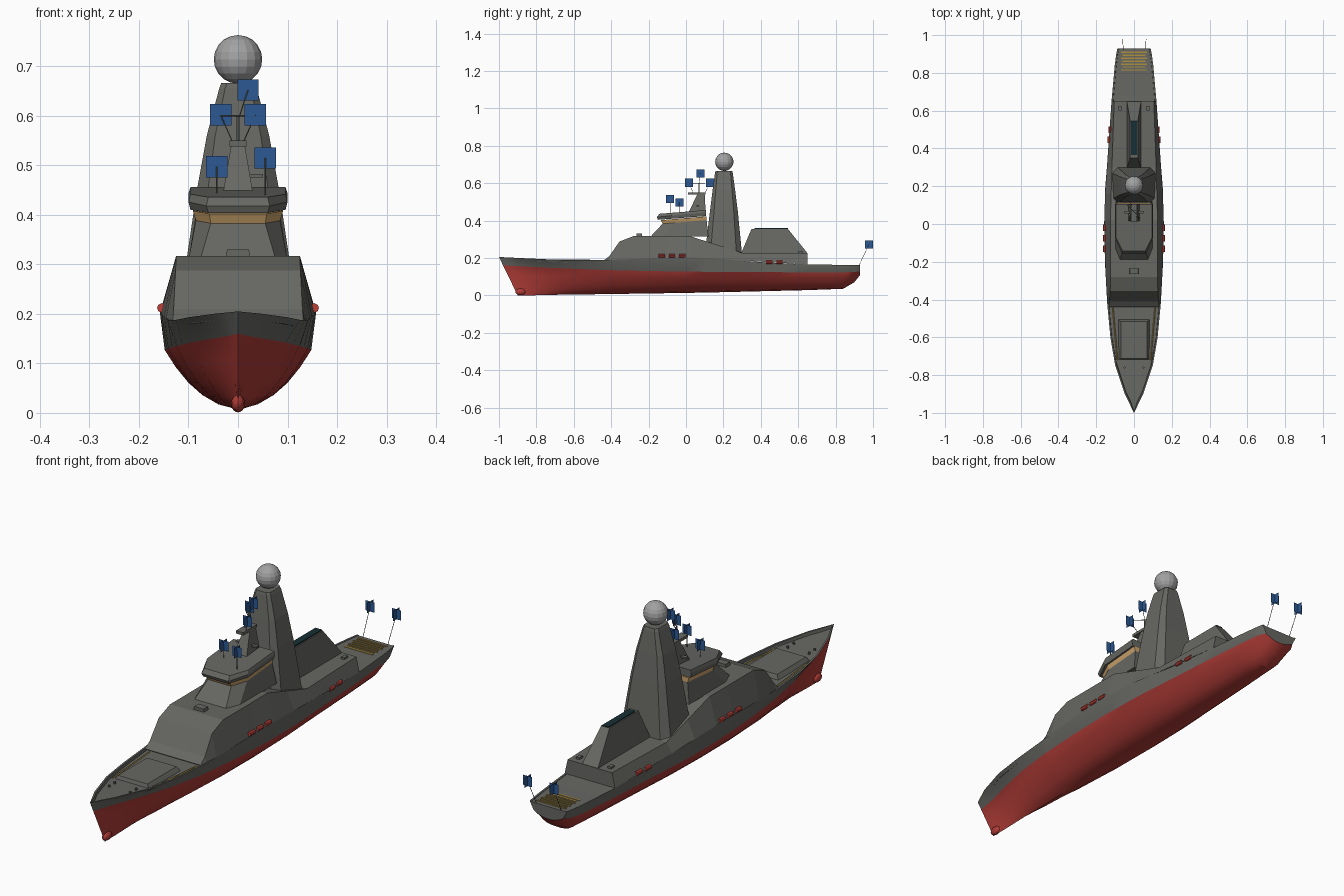
import bpy, bmesh, math
from mathutils import Vector

if "Cube" in bpy.data.objects:
    bpy.data.objects.remove(bpy.data.objects["Cube"])


def mat(name, r, g, b):
    m = bpy.data.materials.new(name)
    m.diffuse_color = (r, g, b, 1)
    m.use_nodes = True
    m.node_tree.nodes["Principled BSDF"].inputs["Base Color"].default_value = m.diffuse_color
    return m


GREY = mat("naval grey", .135, .135, .125)
RED = mat("hull red", .43, .045, .038)
DOME = mat("dome grey", .36, .36, .36)
GLASS = mat("amber window", .62, .38, .15)
RAFT = mat("raft red", .5, .05, .04)
YELLOW = mat("deck yellow", .42, .28, .05)
TEAL = mat("dark teal", .008, .03, .035)
BLUE = mat("flag blue", .025, .1, .3)


def finish(name, bm, mats, smooth=None):
    me = bpy.data.meshes.new(name)
    bm.to_mesh(me)
    bm.free()
    for m in mats:
        me.materials.append(m)
    ob = bpy.data.objects.new(name, me)
    bpy.context.collection.objects.link(ob)
    if smooth:
        bpy.ops.object.select_all(action='DESELECT')
        ob.select_set(True)
        bpy.context.view_layer.objects.active = ob
        bpy.ops.object.shade_smooth_by_angle(angle=math.radians(smooth))
    return ob


def loft(name, rings, mats, rule=None, smooth=None):
    """Skin closed rings of points, capping both ends."""
    bm = bmesh.new()
    vs = [[bm.verts.new(p) for p in r] for r in rings]
    n = len(rings[0])
    for a, b in zip(vs, vs[1:]):
        for j in range(n):
            k = (j + 1) % n
            f = bm.faces.new((a[j], a[k], b[k], b[j]))
            f.material_index = rule(j) if rule else 0
    bm.faces.new(vs[0])
    bm.faces.new(vs[-1])
    bmesh.ops.remove_doubles(bm, verts=bm.verts, dist=1e-5)
    bmesh.ops.dissolve_degenerate(bm, edges=bm.edges, dist=1e-5)
    bmesh.ops.recalc_face_normals(bm, faces=bm.faces)
    return finish(name, bm, mats, smooth)


def rect(x, y0, y1, z, cx=0):
    return [(cx - x, y0, z), (cx + x, y0, z), (cx + x, y1, z), (cx - x, y1, z)]


def block(name, m, x0, ya, yb, z0, x1=None, yc=None, yd=None, z1=0, cx=0):
    """Box or frustum from a bottom and a top rectangle."""
    x1 = x0 if x1 is None else x1
    yc = ya if yc is None else yc
    yd = yb if yd is None else yd
    return loft(name, [rect(x0, ya, yb, z0, cx), rect(x1, yc, yd, z1, cx)], [m])


def rod(name, a, b, r, m, sides=6):
    a, b = Vector(a), Vector(b)
    bm = bmesh.new()
    bmesh.ops.create_cone(bm, cap_ends=True, segments=sides, radius1=r, radius2=r, depth=(b - a).length)
    ob = finish(name, bm, [m])
    ob.location = (a + b) / 2
    ob.rotation_euler = (b - a).to_track_quat('Z', 'Y').to_euler()
    return ob


def ball(name, c, r, m, u, v, smooth=None):
    bm = bmesh.new()
    bmesh.ops.create_uvsphere(bm, u_segments=u, v_segments=v, radius=1)
    for p in bm.verts:
        p.co = Vector([p.co[i] * r[i] + c[i] for i in range(3)])
    return finish(name, bm, [m], smooth)


# Hull stations: y, keel z, paint line z, paint half width, rail half width, rail z, fullness
ST = [(-1, .0, .16, 0, 0, .205, .8), (-.9, .0, .155, .022, .05, .2, .8),
      (-.75, .003, .148, .063, .1, .193, .7), (-.6, .004, .142, .097, .125, .188, .6),
      (-.42, .007, .135, .124, .142, .188, .5), (-.2, .01, .13, .141, .154, .198, .45),
      (0, .013, .127, .148, .158, .204, .45), (.2, .017, .125, .145, .152, .194, .45),
      (.4, .022, .124, .131, .135, .178, .45), (.65, .028, .123, .115, .119, .165, .45),
      (.84, .035, .123, .098, .102, .163, .42), (.9, .07, .125, .088, .094, .163, .45),
      (.93, .108, .128, .07, .088, .163, .5)]


def station(y):
    for a, b in zip(ST, ST[1:]):
        if y <= b[0]:
            t = (y - a[0]) / (b[0] - a[0])
            return [p + (q - p) * t for p, q in zip(a, b)]
    return ST[-1]


FR = (0, .06, .2, .42, .7, 1)


def hull_ring(s):
    y, zk, zr, b, kx, kz, e = s
    half = [(b * u ** e, zk + (zr - zk) * u) for u in FR]
    drop = .013 if y < -.41 else .002
    half += [(kx, kz), (max(0, kx - .008), kz), (max(0, kx - .009), kz - drop), (0, kz - drop)]
    w = min(1, max(0, (-.6 - y) / .4))          # raked stem
    pts = [(x, y + w * .1 * (.205 - z) / .205, z) for x, z in half]
    return pts + [(-x, yy, z) for x, yy, z in reversed(pts[1:-1])]


ys = sorted([s[0] for s in ST] + [-.95, -.82, -.68, -.5, -.43, -.405, -.3, -.1, .1, .3, .5, .75, .87])
loft("hull", [hull_ring(station(y)) for y in ys], [GREY, RED],
     lambda j: 1 if j < 5 or j > 12 else 0, smooth=25)
ball("bow_bulb", (0, -.885, .019), (.014, .028, .018), RED, 12, 8, 40)

# Sloped main superstructure growing out of the hull sides: y, top half width, top z
TOP = [(-.44, .132, .186), (-.41, .13, .21), (-.355, .126, .288), (-.28, .125, .317),
       (-.1, .125, .317), (.02, .125, .317), (.16, .121, .272), (.3, .117, .227), (.65, .105, .227)]
rings = []
for y, tx, tz in TOP:
    s = station(y)
    kx, kz = s[4], s[5]
    if y < -.4:
        kx, kz = kx - .004, kz - .004
    rings.append([(-kx, y, kz), (kx, y, kz), (tx, y, tz), (-tx, y, tz)])
loft("superstructure", rings, [GREY])
block("forward_launcher", GREY, .025, -.265, -.235, .315, .022, z1=.33)


# Bridge with window band and overhanging roof
def deck(xf, xs, yf, ym, yb, zf, zb):
    z = lambda y: zf + (zb - zf) * (y - yf) / (yb - yf)
    return [(x, y, z(y)) for x, y in ((xs, yb), (xs, ym), (xf, yf), (-xf, yf), (-xs, ym), (-xs, yb))]


sill = deck(.055, .085, -.125, -.06, .11, .383, .402)
head = deck(.058, .091, -.135, -.06, .11, .402, .422)
loft("bridge", [deck(.075, .099, -.19, -.13, .12, .314, .314), sill], [GREY])
loft("bridge_windows", [sill, head], [GLASS])
loft("bridge_roof", [deck(.06, .096, -.15, -.07, .107, .404, .424),
                     deck(.064, .1, -.156, -.075, .107, .418, .444),
                     deck(.06, .096, -.142, -.07, .107, .436, .456)], [GREY])

# Sensor mast on the bridge roof
block("sensor_mast", GREY, .03, .015, .105, .445, .014, .06, .1, .54)
block("sensor_platform", GREY, .017, .01, .105, .538, z1=.55)
block("radar_bar", GREY, .05, .055, .07, .475, z1=.482)
rod("radar_post", (0, .07, .55), (0, .07, .6), .003, GREY)
rod("yardarm", (-.035, .1, .6), (.035, .03, .6), .0015, GREY)


# Main tower with chamfered corners, and its dome
def octagon(x, y0, y1, c, z):
    return [(x, y0 + c, z), (x, y1 - c, z), (x - c, y1, z), (c - x, y1, z),
            (-x, y1 - c, z), (-x, y0 + c, z), (c - x, y0, z), (x - c, y0, z)]


loft("main_tower", [octagon(.118, .1, .3, .03, .215), octagon(.083, .128, .277, .022, .45),
                    octagon(.063, .142, .263, .017, .56), octagon(.038, .155, .25, .012, .655),
                    octagon(.034, .158, .247, .012, .666)], [GREY])
ball("radar_dome", (0, .205, .714), (.049, .049, .049), DOME, 16, 10)

# Funnel fin and its dark intake
block("funnel", GREY, .038, .295, .65, .225, .02, .35, .545, .355)
block("funnel_intake", TEAL, .015, .365, .545, .353, z1=.359)

# Foredeck hatch, bollards and deck markings
block("foredeck_hatch", GREY, .084, -.72, -.505, .172, .07, -.712, -.515, .193)
for s in (-1, 1):
    rod("foredeck_line", (s * .112, -.44, .176), (s * .088, -.72, .18), .003, YELLOW, 4)
    for y in (-.76, -.8):
        rod("bollard", (s * .05, y, .178), (s * .05, y, .19), .005, GREY, 8)
    block("aft_vent", GREY, .008, .6, .625, .225, z1=.235, cx=s * .075)
for i in range(7):
    y = .812 + i * .0155
    block("stern_marking", YELLOW, .068 - .006 * (i % 2), y, y + .007, .16, z1=.1635)

# Life rafts along both sides
for s in (-1, 1):
    for y, x, z in ((-.13, .154, .212), (-.075, .154, .212), (-.02, .154, .212),
                    (.445, .13, .177), (.5, .126, .177)):
        rod("life_raft", (s * x, y - .017, z), (s * x, y + .017, z), .0095, RAFT, 8)


# Crossed square flags on thin poles
def flag(c, base):
    bm = bmesh.new()
    h = .0215
    for dx, dy in ((h, 0), (0, h)):
        f = bm.faces.new([bm.verts.new((c[0] + a * dx, c[1] + a * dy, c[2] + b * h))
                          for a, b in ((-1, -1), (1, -1), (1, 1), (-1, 1))])
        bmesh.ops.inset_region(bm, faces=[f], thickness=.011)
        f.material_index = 1
    finish("flag", bm, [TEAL, BLUE])
    rod("flag_pole", base, c, .0012, GREY, 5)


flag((.055, -.085, .515), (.055, -.085, .43))
flag((-.043, -.035, .497), (-.043, -.035, .43))
flag((.035, .015, .602), (.01, .04, .545))
flag((-.035, .128, .602), (-.01, .1, .545))
flag((.02, .077, .652), (0, .07, .59))
for x in (-.06, .064):
    flag((x, .9785, .272), (x * .95, .925, .16))
